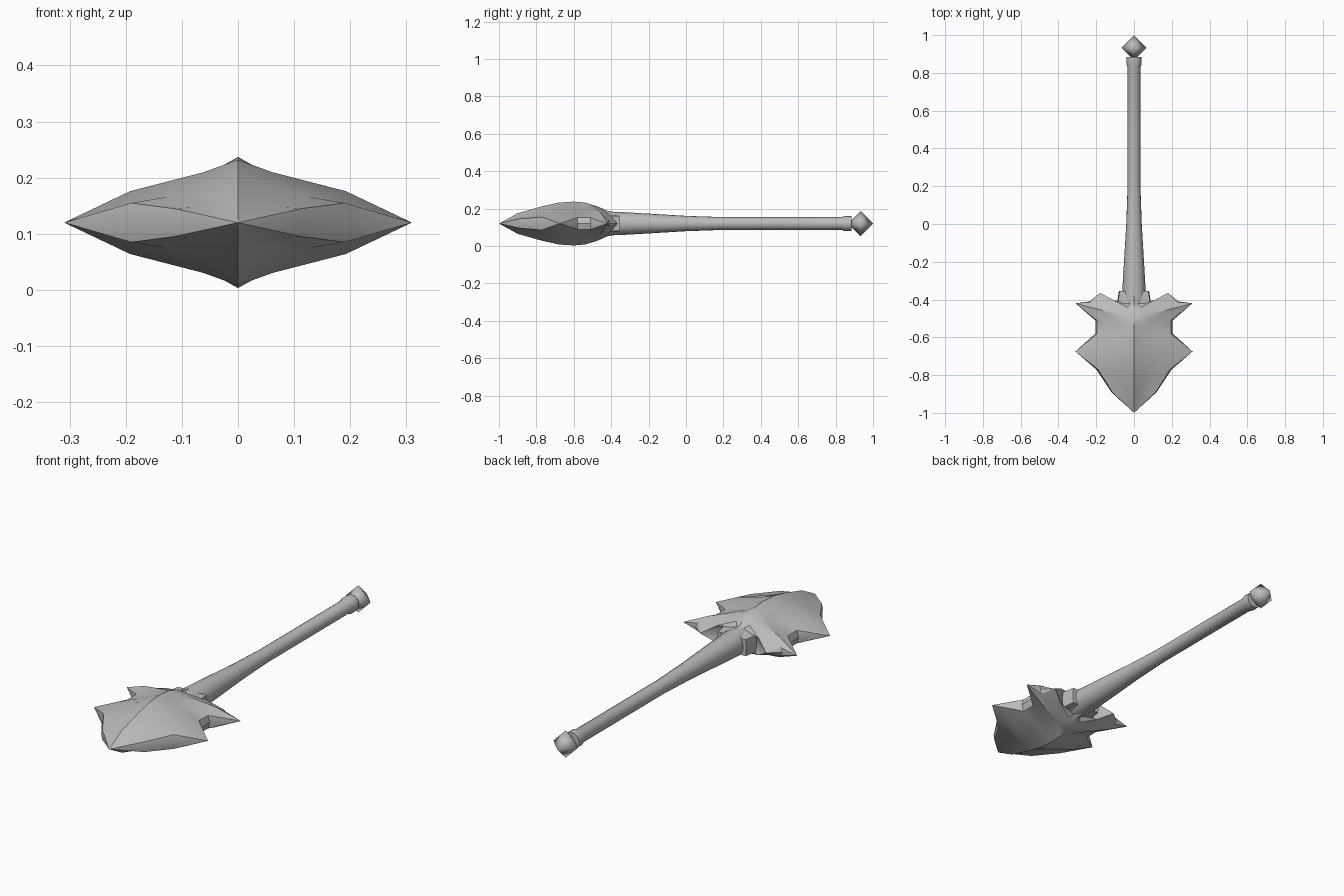
import bpy, bmesh, math
from mathutils import Vector

if "Cube" in bpy.data.objects:
    bpy.data.objects.remove(bpy.data.objects["Cube"], do_unlink=True)

MID_Z = 0.12

steel = bpy.data.materials.new("grey steel")
steel.use_nodes = True
steel.diffuse_color = (0.5, 0.5, 0.5, 1)
steel.node_tree.nodes["Principled BSDF"].inputs["Base Color"].default_value = (0.5, 0.5, 0.5, 1)


def finish(name, bm, angle):
    """Turn a bmesh into a shaded, coloured object."""
    bmesh.ops.remove_doubles(bm, verts=bm.verts, dist=0.0005)
    bmesh.ops.dissolve_degenerate(bm, edges=bm.edges, dist=0.0001)
    bmesh.ops.recalc_face_normals(bm, faces=bm.faces)
    mesh = bpy.data.meshes.new(name)
    bm.to_mesh(mesh)
    bm.free()
    obj = bpy.data.objects.new(name, mesh)
    bpy.context.collection.objects.link(obj)
    obj.location.z = MID_Z
    mesh.materials.append(steel)
    bpy.ops.object.select_all(action="DESELECT")
    obj.select_set(True)
    bpy.context.view_layer.objects.active = obj
    bpy.ops.object.shade_smooth_by_angle(angle=math.radians(angle))
    return obj


# Spiked head: each station joins a rim point to a point on the central ridge
# (rim x, rim y, rim half thickness, ridge y, ridge height)
STATIONS = [
    (0, -1, 0, -1, 0),
    (0.12, -0.89, 0.025, -0.9, 0.055),
    (0.2, -0.77, 0.035, -0.77, 0.092),
    (0.31, -0.675, 0, -0.68, 0.112),
    (0.205, -0.58, 0.032, -0.6, 0.117),
    (0.205, -0.51, 0.032, -0.54, 0.112),
    (0.31, -0.42, 0, -0.5, 0.1),
    (0.235, -0.41, 0.02, -0.48, 0.094),
    (0.18, -0.365, 0, -0.46, 0.086),
    (0.09, -0.42, 0.042, -0.42, 0.068),
    (0.08, -0.355, 0.04, -0.355, 0.058),
]
# Position from ridge to rim, and share of the ridge height kept there
SECTION = [(0, 1), (0.2, 0.8), (0.62, 0.5)]


def station_row(bm, station, side, up):
    x, y, thick, ridge_y, height = station
    ridge, rim = Vector((0, ridge_y, 0)), Vector((x, y, 0))
    points = []
    for along, keep in SECTION:
        p = ridge.lerp(rim, along)
        p.z = max(height * keep, thick)
        points.append(p)
    lip = ridge.lerp(rim, 0.95 if thick else 1)
    lip.z = thick
    points += [lip, rim]
    return [bm.verts.new((p.x * side, p.y, p.z * up)) for p in points]


bm = bmesh.new()
for side in (1, -1):
    for up in (1, -1):
        rows = [station_row(bm, s, side, up) for s in STATIONS]
        for a, b in zip(rows, rows[1:]):
            for i in range(len(a) - 1):
                bm.faces.new((a[i], a[i + 1], b[i + 1], b[i]))
bmesh.ops.remove_doubles(bm, verts=bm.verts, dist=0.0005)
bmesh.ops.holes_fill(bm, edges=[e for e in bm.edges if e.is_boundary], sides=0)
finish("spiked_head", bm, 30)


# Handle: tapered round shaft with a flared end collar
SHAFT = [(-0.42, 0.06), (-0.355, 0.062), (-0.2, 0.053), (0, 0.041), (0.2, 0.034),
         (0.83, 0.034), (0.85, 0.041), (0.885, 0.039)]
SIDES = 16
bm = bmesh.new()
rings = []
for y, r in SHAFT:
    angles = [math.tau * k / SIDES for k in range(SIDES)]
    rings.append([bm.verts.new((r * math.cos(a), y, r * math.sin(a))) for a in angles])
for a, b in zip(rings, rings[1:]):
    for k in range(SIDES):
        n = (k + 1) % SIDES
        bm.faces.new((a[k], a[n], b[n], b[k]))
bm.faces.new(rings[0])
bm.faces.new(rings[-1])
finish("handle", bm, 30)


# Pommel: eight-faced gem shape with soft shading
bm = bmesh.new()
for flip in (0, math.pi):
    bmesh.ops.create_cone(bm, segments=4, radius1=0.068, radius2=0, depth=0.068)
bmesh.ops.delete(bm, geom=bm.verts[:], context="VERTS")
tips = {}
for axis in range(3):
    for sign in (1, -1):
        p = Vector((0, 0.933, 0))
        p[axis] += sign * 0.067
        tips[axis, sign] = bm.verts.new(p)
for sx in (1, -1):
    for sy in (1, -1):
        for sz in (1, -1):
            bm.faces.new((tips[0, sx], tips[1, sy], tips[2, sz]))
finish("pommel", bm, 180)
